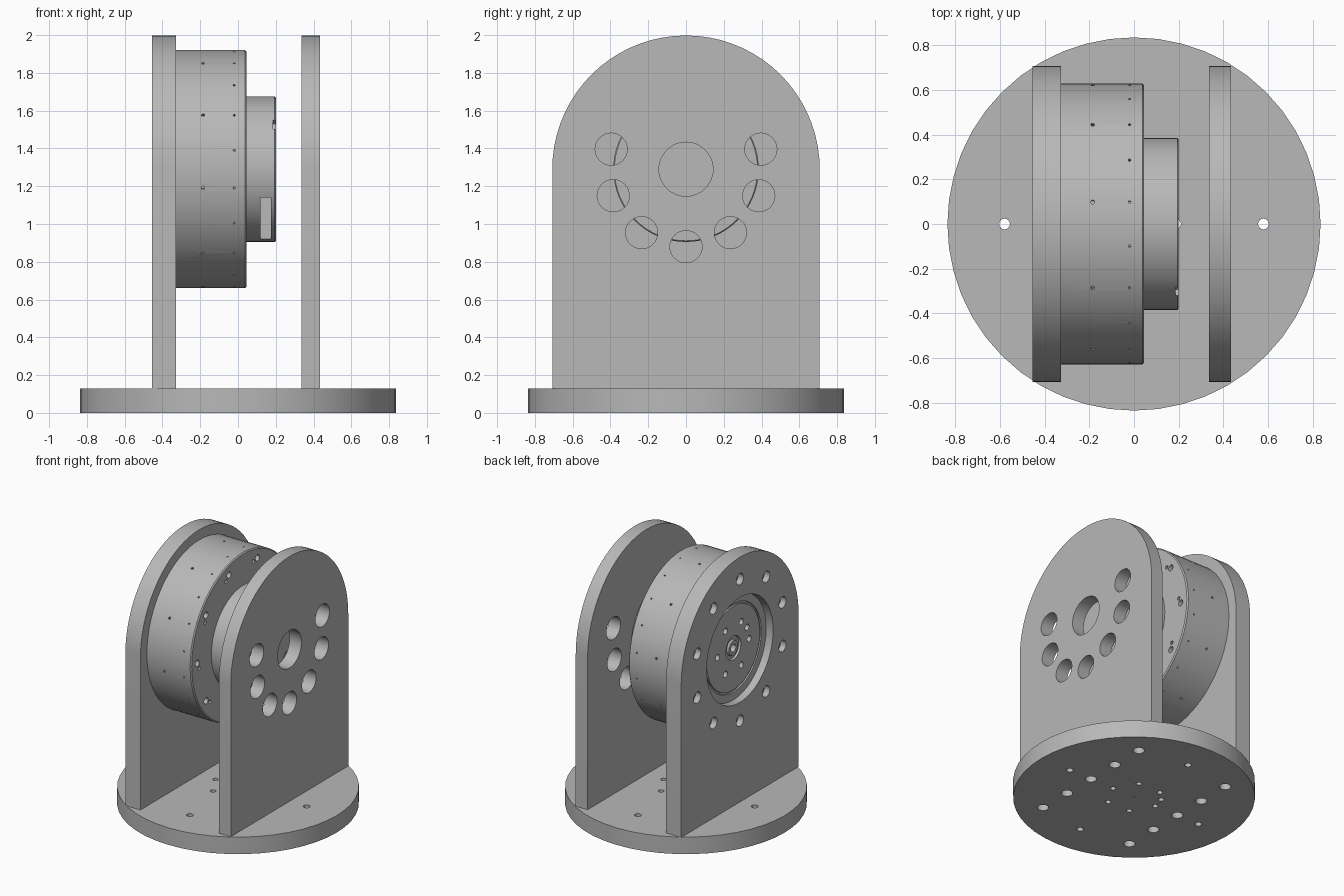
import bpy
import bmesh
from math import sin, cos, radians, pi
from mathutils import Matrix, Vector

cube = bpy.data.objects.get("Cube")
if cube:
    bpy.data.objects.remove(cube, do_unlink=True)

GREY = (0.48, 0.48, 0.48, 1.0)
metal = bpy.data.materials.new("plain_grey_metal")
metal.use_nodes = True
metal.diffuse_color = GREY
metal.node_tree.nodes["Principled BSDF"].inputs["Base Color"].default_value = GREY

AXLE_Z = 1.29
ALONG_X = Matrix.Rotation(pi / 2, 4, 'Y')


def make_object(name, bm):
    bmesh.ops.recalc_face_normals(bm, faces=bm.faces)
    mesh = bpy.data.meshes.new(name)
    bm.to_mesh(mesh)
    bm.free()
    mesh.materials.append(metal)
    obj = bpy.data.objects.new(name, mesh)
    bpy.context.collection.objects.link(obj)
    return obj


def add_cyl(bm, start, end, radius, segs=24):
    """Cylinder between two points."""
    a, b = Vector(start), Vector(end)
    turn = (b - a).to_track_quat('Z', 'Y').to_matrix().to_4x4()
    bmesh.ops.create_cone(bm, cap_ends=True, segments=segs, radius1=radius, radius2=radius,
                          depth=(b - a).length, matrix=Matrix.Translation((a + b) / 2) @ turn)


def add_box(bm, low, high, turn=0):
    """Box given by its corners, turned about the axle."""
    a, b = Vector(low), Vector(high)
    pivot = Matrix.Translation((0, 0, AXLE_Z))
    bmesh.ops.create_cube(bm, size=1, matrix=pivot @ Matrix.Rotation(turn, 4, 'X')
                          @ Matrix.Translation((a + b) / 2) @ Matrix.Diagonal((*(b - a), 1)))


def ring_points(radius, angles):
    """Positions (y, z) around the axle, angles in degrees from +y."""
    return [(radius * cos(radians(a)), AXLE_Z + radius * sin(radians(a))) for a in angles]


def cut(obj, bm):
    cutter = make_object("cutter", bm)
    cutter.hide_render = True
    mod = obj.modifiers.new("cut", 'BOOLEAN')
    mod.operation, mod.solver, mod.object = 'DIFFERENCE', 'EXACT', cutter
    select(obj)
    bpy.ops.object.modifier_apply(modifier=mod.name)
    bpy.data.objects.remove(cutter, do_unlink=True)


def select(obj):
    bpy.ops.object.select_all(action='DESELECT')
    obj.select_set(True)
    bpy.context.view_layer.objects.active = obj


def bore(obj, x0, x1, radius, points, segs=24):
    """Holes parallel to the axle at the given (y, z) points."""
    bm = bmesh.new()
    for y, z in points:
        add_cyl(bm, (x0, y, z), (x1, y, z), radius, segs)
    cut(obj, bm)


def drill(obj, z0, z1, radius, points):
    """Vertical holes at the given (x, y) points."""
    bm = bmesh.new()
    for x, y in points:
        add_cyl(bm, (x, y, z0), (x, y, z1), radius)
    cut(obj, bm)


def turned(name, profile, segs=64):
    """Solid of revolution about the axle from (x, radius) points."""
    bm = bmesh.new()
    verts = [bm.verts.new((x, r, AXLE_Z)) for x, r in profile]
    edges = [bm.edges.new(pair) for pair in zip(verts, verts[1:])]
    bmesh.ops.spin(bm, geom=verts + edges, cent=(0, 0, AXLE_Z), axis=(1, 0, 0),
                   angle=2 * pi, steps=segs)
    bmesh.ops.remove_doubles(bm, verts=bm.verts, dist=0.0005)
    return make_object(name, bm)


def arch_plate(name, x0, x1):
    """Upright plate with a round top."""
    bm = bmesh.new()
    outline = [(-0.708, 0.13), (0.708, 0.13)] + ring_points(0.708, [i * 5 for i in range(37)])
    face = bm.faces.new([bm.verts.new((x0, y, z)) for y, z in outline])
    side = bmesh.ops.extrude_face_region(bm, geom=[face])["geom"]
    bmesh.ops.translate(bm, vec=(x1 - x0, 0, 0),
                        verts=[v for v in side if isinstance(v, bmesh.types.BMVert)])
    return make_object(name, bm)


HEX = [0, 60, 120, 180, 240, 300, 150]
TENTHS = [90 + 36 * i for i in range(10)]

# Round base with mounting holes
bm = bmesh.new()
add_cyl(bm, (0, 0, 0), (0, 0, 0.13), 0.836, 48)
base = make_object("base_disc", bm)
drill(base, -0.1, 0.3, 0.024, [(0.58, 0), (-0.58, 0), (0, 0.58), (0, -0.58)])
drill(base, -0.1, 0.3, 0.02,
      [(0.19 * cos(radians(a)), 0.19 * sin(radians(a))) for a in HEX])
drill(base, -0.1, 0.08, 0.04,
      [(x, y) for x in (-0.39, 0.39) for y in (-0.515, -0.257, 0, 0.257, 0.515)])
drill(base, -0.1, 0.05, 0.007, [(0, 0)])

# Plate with the axle hole and seven cable holes
front = arch_plate("holed_support_plate", 0.335, 0.435)
bore(front, 0.2, 0.6, 0.143, [(0, AXLE_Z)], 48)
bore(front, 0.2, 0.6, 0.085, ring_points(0.41, [15 - 35 * i for i in range(7)]), 32)

# Plate that carries the motor, with counterbored bolt holes
mount = arch_plate("motor_support_plate", -0.455, -0.328)
bore(mount, -0.6, -0.2, 0.4, [(0, AXLE_Z)], 64)
bore(mount, -0.6, -0.41, 0.043, ring_points(0.54, TENTHS))
bore(mount, -0.6, -0.35, 0.027, ring_points(0.54, TENTHS))

# Motor drum with a rear boss, grooved and stepped around a small bore
drum = turned("motor_drum", [
    (-0.33, 0), (-0.33, 0.03), (-0.40, 0.03), (-0.40, 0.055), (-0.385, 0.06),
    (-0.385, 0.085), (-0.40, 0.09), (-0.40, 0.32), (-0.39, 0.322), (-0.39, 0.334),
    (-0.40, 0.336), (-0.40, 0.396), (-0.328, 0.396), (-0.328, 0.63),
    (0.037, 0.63), (0.045, 0.622), (0.045, 0)])
bore(drum, -0.5, -0.36, 0.024, ring_points(0.19, HEX), 16)

# Screw holes in pairs on the drum's front rim
bore(drum, 0.015, 0.1, 0.024, ring_points(0.555, [a + 18 for a in TENTHS]), 16)
bore(drum, 0.015, 0.1, 0.014, ring_points(0.535, [a + 23 for a in TENTHS]), 12)

# Tiny radial vents around the drum
bm = bmesh.new()
for x, radius, step in ((-0.185, 0.009, 36), (-0.02, 0.006, 18)):
    for a in range(9, 360, step):
        (y0, z0), = ring_points(0.61, [a])
        (y1, z1), = ring_points(0.66, [a])
        add_cyl(bm, (x, y0, z0), (x, y1, z1), radius, 10)
cut(drum, bm)

# Output flange with a connector slot and two rim notches
flange = turned("output_flange", [
    (0.04, 0), (0.04, 0.385), (0.194, 0.385), (0.2, 0.379), (0.2, 0)])
bm = bmesh.new()
add_box(bm, (0.12, -0.5, -0.37), (0.175, -0.11, -0.15))
cut(flange, bm)
bm = bmesh.new()
for angle in (142, 322):
    add_box(bm, (0.185, 0.35, -0.03), (0.25, 0.45, 0.03), radians(angle))
cut(flange, bm)

for part in (base, front, mount, drum, flange):
    select(part)
    bpy.ops.object.shade_smooth_by_angle(angle=radians(30))
